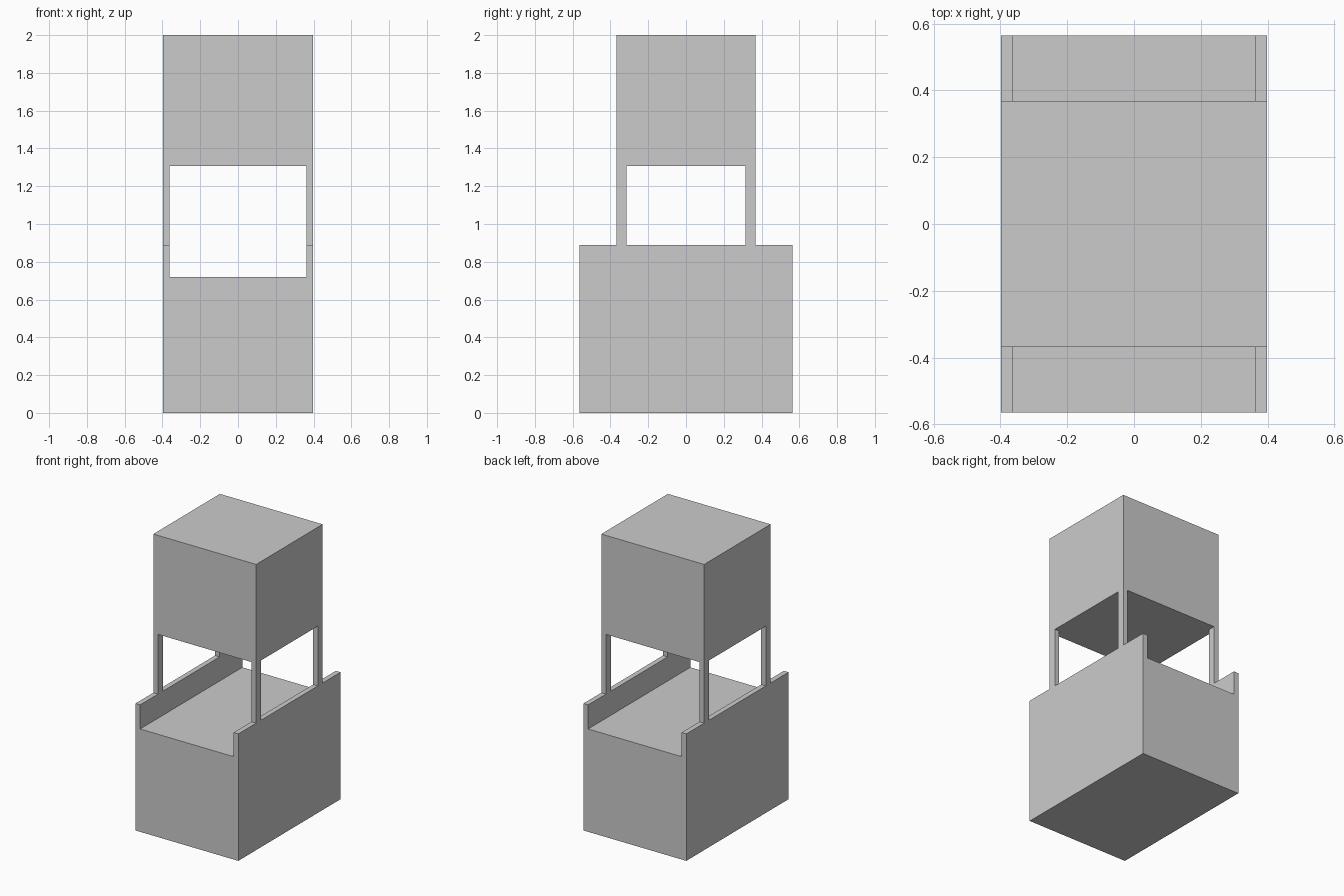
import bpy, bmesh

if "Cube" in bpy.data.objects:
    bpy.data.objects.remove(bpy.data.objects["Cube"])

HALF_W = 0.398        # half width in x
IN_W = 0.362          # inner face of side walls and posts
BASE_Y, TOP_Y = 0.565, 0.368
POST_Y = 0.314        # inner face of posts in y
FLOOR_Z, WALL_Z, CAP_Z, TOP_Z = 0.72, 0.889, 1.307, 2.0


def extrude_x(name, profile, half):
    """Extrude a (y, z) profile symmetrically along x."""
    bm = bmesh.new()
    face = bm.faces.new([bm.verts.new((-half, y, z)) for y, z in profile])
    new = bmesh.ops.extrude_face_region(bm, geom=[face])["geom"]
    verts = [g for g in new if isinstance(g, bmesh.types.BMVert)]
    bmesh.ops.translate(bm, verts=verts, vec=(2 * half, 0, 0))
    bmesh.ops.recalc_face_normals(bm, faces=bm.faces)
    mesh = bpy.data.meshes.new(name)
    bm.to_mesh(mesh)
    bm.free()
    obj = bpy.data.objects.new(name, mesh)
    bpy.context.collection.objects.link(obj)
    return obj


def cut_opening(target, name, half_x, half_y, z0, z1):
    """Cut a rectangular opening through the target."""
    rect = [(-half_y, z0), (half_y, z0), (half_y, z1), (-half_y, z1)]
    cutter = extrude_x(name, rect, half_x)
    cutter.hide_render = True
    mod = target.modifiers.new(name, "BOOLEAN")
    mod.operation = "DIFFERENCE"
    mod.solver = "EXACT"
    mod.object = cutter
    bpy.context.view_layer.objects.active = target
    bpy.ops.object.modifier_apply(modifier=mod.name)
    bpy.data.objects.remove(cutter)


# Stepped body: wide base with a narrower tower
half_profile = [(BASE_Y, 0), (BASE_Y, WALL_Z), (TOP_Y, WALL_Z), (TOP_Y, TOP_Z)]
profile = half_profile + [(-y, z) for y, z in reversed(half_profile)]
stand = extrude_x("stand_with_canopy", profile, HALF_W)

# Front-to-back opening leaves the side walls above the counter
cut_opening(stand, "front_opening", IN_W, 1.0, FLOOR_Z, CAP_Z)
# Side openings leave four corner posts
cut_opening(stand, "side_opening", 1.0, POST_Y, WALL_Z, CAP_Z)
